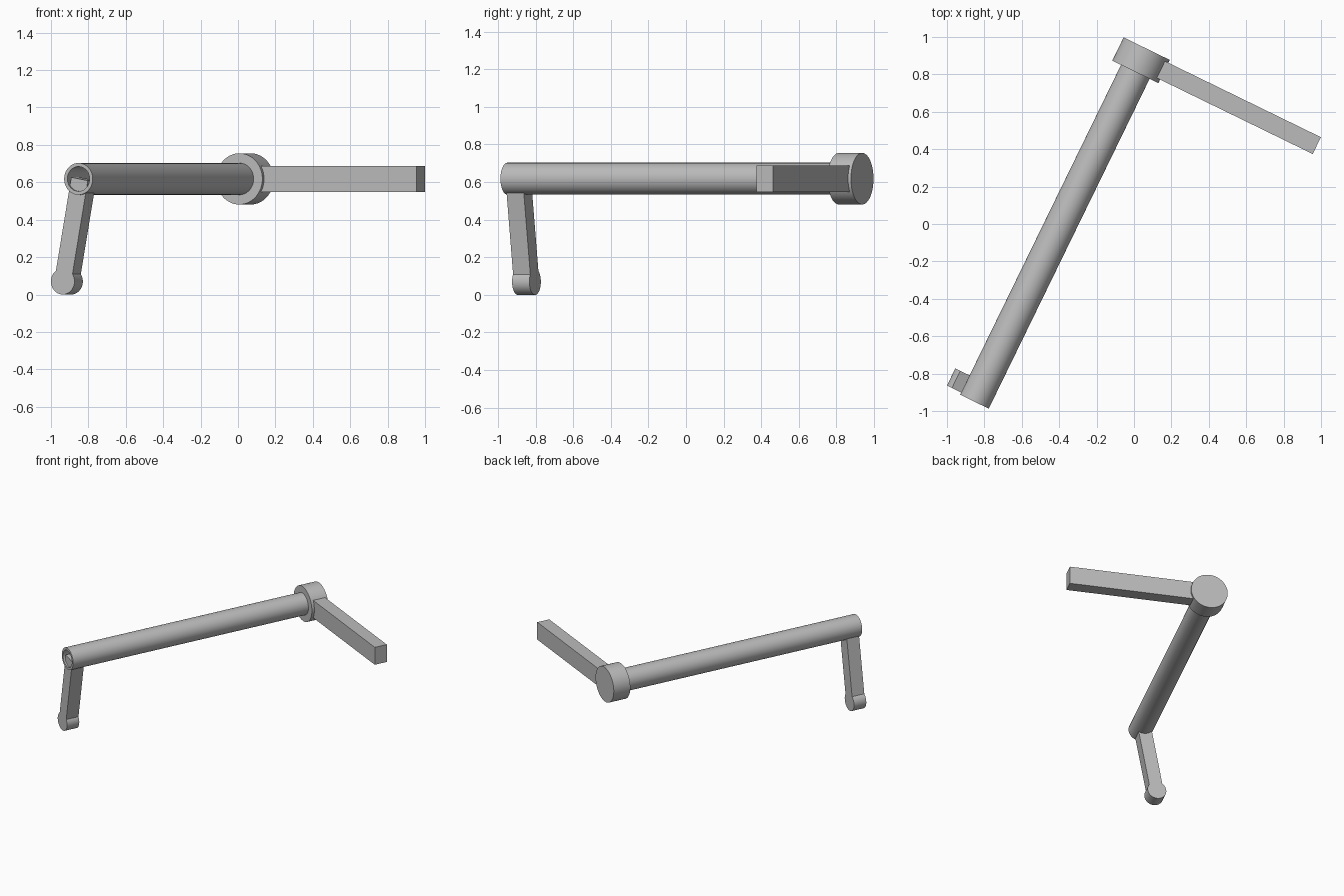
import bpy
import bmesh
from math import sin, cos, pi, radians, asin
from mathutils import Matrix, Vector

cube = bpy.data.objects.get("Cube")
if cube:
    bpy.data.objects.remove(cube, do_unlink=True)

grey = bpy.data.materials.new("plain grey")
grey.use_nodes = True
colour = (0.5, 0.5, 0.5, 1)
grey.diffuse_color = colour
grey.node_tree.nodes["Principled BSDF"].inputs["Base Color"].default_value = colour

# Local frame: y runs along the tube from its open front end, x along the bar
FRAME = Matrix.Translation((-0.853, -0.95, 0)) @ Matrix.Rotation(radians(-26), 4, "Z")
AXIS_Z = 0.618
SIDES = 64


def finish(bm, name, smooth=True):
    bmesh.ops.recalc_face_normals(bm, faces=bm.faces)
    mesh = bpy.data.meshes.new(name)
    bm.to_mesh(mesh)
    bm.free()
    mesh.materials.append(grey)
    obj = bpy.data.objects.new(name, mesh)
    obj.matrix_world = FRAME
    bpy.context.collection.objects.link(obj)
    if smooth:
        bpy.ops.object.select_all(action="DESELECT")
        obj.select_set(True)
        bpy.context.view_layer.objects.active = obj
        bpy.ops.object.shade_smooth_by_angle(angle=radians(30))
    return obj


def prism(name, outline, y0, y1, smooth=True):
    """Extrude an outline of (x, z) points from y0 to y1."""
    bm = bmesh.new()
    face = bm.faces.new([bm.verts.new((x, y0, z)) for x, z in outline])
    out = bmesh.ops.extrude_face_region(bm, geom=[face], use_keep_orig=True)
    moved = [v for v in out["geom"] if isinstance(v, bmesh.types.BMVert)]
    bmesh.ops.translate(bm, verts=moved, vec=(0, y1 - y0, 0))
    return finish(bm, name, smooth)


def circle(radius, z):
    return [(radius * cos(2 * pi * i / SIDES), z + radius * sin(2 * pi * i / SIDES))
            for i in range(SIDES)]


# Hollow tube, open at the front
outer, inner, length = 0.085, 0.066, 1.962
bm = bmesh.new()
rings = []
for radius, y in ((outer, 0), (outer, length), (inner, length), (inner, 0)):
    rings.append([bm.verts.new((x, y, z)) for x, z in circle(radius, AXIS_Z)])
for k in range(4):
    a, b = rings[k], rings[(k + 1) % 4]
    for i in range(SIDES):
        j = (i + 1) % SIDES
        bm.faces.new((a[i], a[j], b[j], b[i]))
finish(bm, "tube")

# Round hub closing the back of the tube
prism("hub", circle(0.137, AXIS_Z), length, 2.1)

# Straight bar leaving the side of the hub
low, high = AXIS_Z - 0.07, AXIS_Z + 0.07
prism("side_bar", [(0.1, low), (1.045, low), (1.045, high), (0.1, high)],
      1.983, 2.083, smooth=False)

# Crank arm: a slanted strip from the tube's centre down to a rounded end
end_radius, half_width = 0.07, 0.05
foot = Vector((-0.1, end_radius))
up = (Vector((0, AXIS_Z)) - foot)
reach = up.length
up.normalize()
side = Vector((up.y, -up.x))
neck = asin(half_width / end_radius)
outline = [foot + up * reach - side * half_width, foot + up * reach + side * half_width]
steps = 40
for i in range(steps + 1):
    a = neck + (2 * pi - 2 * neck) * i / steps
    outline.append(foot + end_radius * (up * cos(a) + side * sin(a)))
prism("crank_arm", [tuple(p) for p in outline], 0.013, 0.115)
